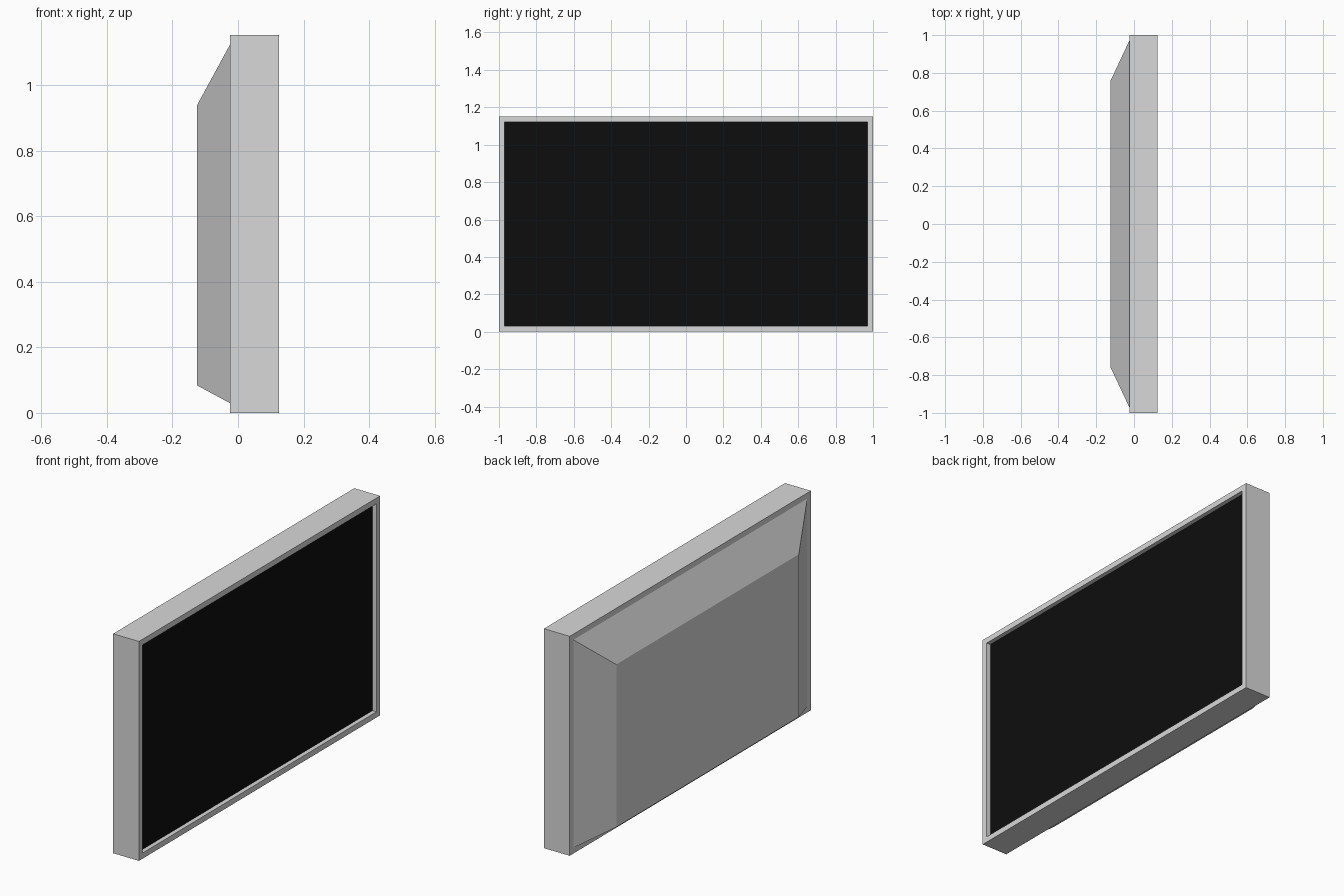
import bpy, bmesh

if "Cube" in bpy.data.objects:
    bpy.data.objects.remove(bpy.data.objects["Cube"])

H, W = 1.152, 1.0          # height and half width
BEZEL = 0.03               # rim width
X_BACK, X_FRONT = -0.025, 0.125
X_SCREEN = 0.10            # depth of the recessed screen


def material(name, v):
    m = bpy.data.materials.new(name)
    m.diffuse_color = (v, v, v, 1)
    m.use_nodes = True
    m.node_tree.nodes["Principled BSDF"].inputs["Base Color"].default_value = m.diffuse_color
    return m


grey = material("light grey casing", 0.69)
black = material("black screen", 0.0042)


def loft(name, rings, mat, cap_start=True, cap_end=True):
    """Skin a row of rectangles (x, half width, z low, z high) along x."""
    bm = bmesh.new()
    loops = [[bm.verts.new((x, y, z)) for y, z in
              ((-w, lo), (w, lo), (w, hi), (-w, hi))] for x, w, lo, hi in rings]
    for a, b in zip(loops, loops[1:]):
        for i in range(4):
            j = (i + 1) % 4
            bm.faces.new((a[i], a[j], b[j], b[i]))
    if cap_start:
        bm.faces.new(loops[0][::-1])
    if cap_end:
        bm.faces.new(loops[-1])
    bmesh.ops.recalc_face_normals(bm, faces=bm.faces)
    me = bpy.data.meshes.new(name)
    bm.to_mesh(me)
    bm.free()
    me.materials.append(mat)
    ob = bpy.data.objects.new(name, me)
    bpy.context.collection.objects.link(ob)
    return ob


inner = (W - BEZEL, BEZEL, H - BEZEL)

# Casing in one skin: tapered back, rear ledge, outer sides, bezel, recess
casing = loft("casing", [
    (-0.125, 0.757, 0.084, 0.938),
    (X_BACK, *inner),
    (X_BACK, W, 0, H),
    (X_FRONT, W, 0, H),
    (X_FRONT, *inner),
    (X_SCREEN, *inner),
], grey)

# Screen: thin plate filling the recess
screen = loft("screen", [
    (X_SCREEN, *inner),
    (X_SCREEN + 0.002, *inner),
], black)
